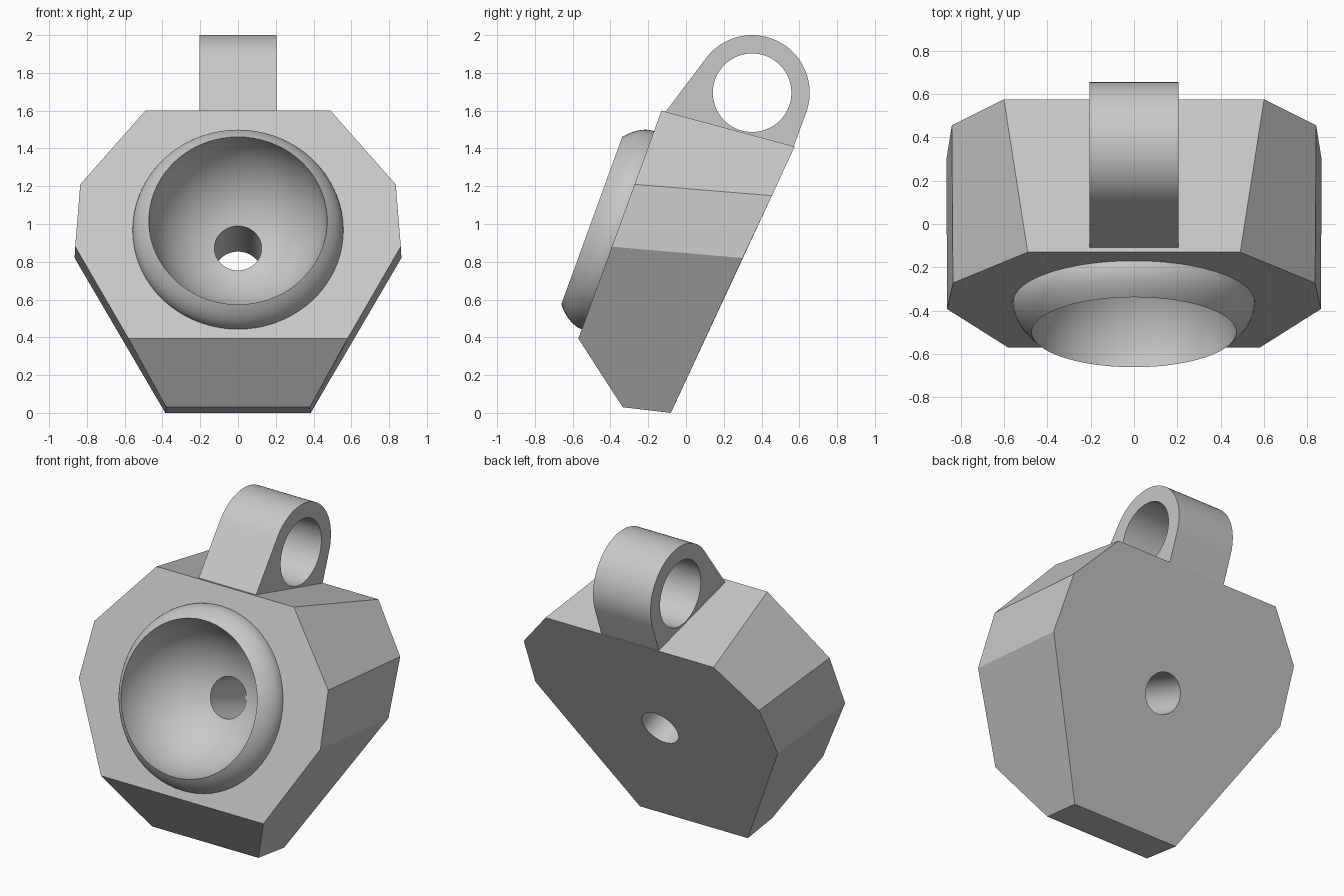
import bpy, bmesh
from math import sin, cos, asin, radians, tau
from mathutils import Matrix, Vector

if "Cube" in bpy.data.objects:
    bpy.data.objects.remove(bpy.data.objects["Cube"])

grey = bpy.data.materials.new("plain grey")
grey.use_nodes = True
grey.diffuse_color = (0.58, 0.58, 0.58, 1)
grey.node_tree.nodes["Principled BSDF"].inputs["Base Color"].default_value = grey.diffuse_color


def finish(name, bm, matrix=None):
    """Turn a bmesh into a named object."""
    bmesh.ops.remove_doubles(bm, verts=bm.verts, dist=1e-5)
    bmesh.ops.recalc_face_normals(bm, faces=bm.faces)
    if matrix:
        bm.transform(matrix)
    mesh = bpy.data.meshes.new(name)
    bm.to_mesh(mesh)
    bm.free()
    mesh.materials.append(grey)
    obj = bpy.data.objects.new(name, mesh)
    bpy.context.collection.objects.link(obj)
    return obj


def revolve(name, profile, matrix, steps=72):
    """Spin a (radius, height) profile around its local z axis."""
    bm = bmesh.new()
    verts = [bm.verts.new((r, 0, h)) for r, h in profile]
    edges = [bm.edges.new(pair) for pair in zip(verts, verts[1:])]
    bmesh.ops.spin(bm, geom=verts + edges, axis=(0, 0, 1), cent=(0, 0, 0),
                   angle=tau, steps=steps)
    return finish(name, bm, matrix)


def boolean(obj, tool, operation):
    """Apply a boolean and remove its tool."""
    tool.hide_render = True
    mod = obj.modifiers.new(operation, 'BOOLEAN')
    mod.operation, mod.solver, mod.object = operation, 'EXACT', tool
    bpy.context.view_layer.objects.active = obj
    bpy.ops.object.modifier_apply(modifier=mod.name)
    bpy.data.objects.remove(tool)


# Faceted body: right-hand outlines of the front and back, mirrored across x
front = [(0.49, -0.13, 1.6), (0.835, -0.272, 1.21), (0.862, -0.392, 0.88),
         (0.58, -0.57, 0.393), (0.38, -0.335, 0.03)]
back = [(0.6, 0.575, 1.41), (0.84, 0.455, 1.15), (0.865, 0.3, 0.82),
        (0.385, -0.08, 0)]
bm = bmesh.new()
sides = []
for s in (1, -1):
    f = [bm.verts.new((s * x, y, z)) for x, y, z in front]
    b = [bm.verts.new((s * x, y, z)) for x, y, z in back]
    sides.append((f, b))
    for i in range(2):
        bm.faces.new((f[i], f[i + 1], b[i + 1], b[i]))
    bm.faces.new((f[2], f[3], f[4], b[3], b[2]))
(f, b), (mf, mb) = sides
bm.faces.new(f[:4] + mf[3::-1])
bm.faces.new(b + mb[::-1])
bm.faces.new((f[3], f[4], mf[4], mf[3]))
bm.faces.new((f[4], b[3], mb[3], mf[4]))
bm.faces.new((f[0], b[0], mb[0], mf[0]))
body = finish("body", bm)

# Bulging socket collar, square to the sloping front face
tilt = Matrix.Translation((0, -0.36, 0.967)) @ Matrix.Rotation(radians(70), 4, 'X')
lip, rise, bulge = 0.472, 0.148, 0.086
curve = [(lip + bulge * (1 - u * u), rise * u) for u in (i / 12 * 1.03 for i in range(13))]
collar = revolve("collar", [(0, -0.1), (lip + bulge, -0.1)] + curve + [(0, curve[-1][1])], tilt)
boolean(body, collar, 'UNION')

# Round bowl and the drilled hole running out through the back
hole, lift = 0.125, 0.03
radius = (lip ** 2 + lift ** 2) ** 0.5
a0, a1 = asin(hole / radius), asin(lip / radius)
angles = [a0 + (a1 - a0) * i / 24 for i in range(25)]
bowl = [(radius * sin(a), rise + lift - radius * cos(a)) for a in angles]
bore = revolve("bore", [(0, -1), (hole, -1)] + bowl + [(lip, 0.4), (0, 0.4)], tilt)
boolean(body, bore, 'DIFFERENCE')

# Hanging lug: rounded tab on top with a cross hole
cy, cz, half = 0.35, 1.695, 0.205
outline = [(0.5, 1.36), (0.57, 1.41)]
for i in range(41):
    a = radians(-20.2 + 164 * i / 40)
    outline.append((cy + 0.305 * cos(a), cz + 0.305 * sin(a)))
outline += [(-0.108, 1.594), (-0.08, 1.5)]
bm = bmesh.new()
face = bm.faces.new([bm.verts.new((-half, y, z)) for y, z in outline])
extruded = bmesh.ops.extrude_face_region(bm, geom=[face])["geom"]
bmesh.ops.translate(bm, vec=Vector((2 * half, 0, 0)),
                    verts=[v for v in extruded if isinstance(v, bmesh.types.BMVert)])
lug = finish("hanging_lug", bm)
across = Matrix.Translation((0, cy, cz)) @ Matrix.Rotation(radians(90), 4, 'Y')
pin = revolve("pin_hole", [(0, -1), (0.208, -1), (0.208, 1), (0, 1)], across)
boolean(lug, pin, 'DIFFERENCE')

# Smooth the round surfaces, keep the facets crisp
for obj in (body, lug):
    bpy.ops.object.select_all(action='DESELECT')
    obj.select_set(True)
    bpy.context.view_layer.objects.active = obj
    bpy.ops.object.shade_smooth_by_angle(angle=radians(22))
